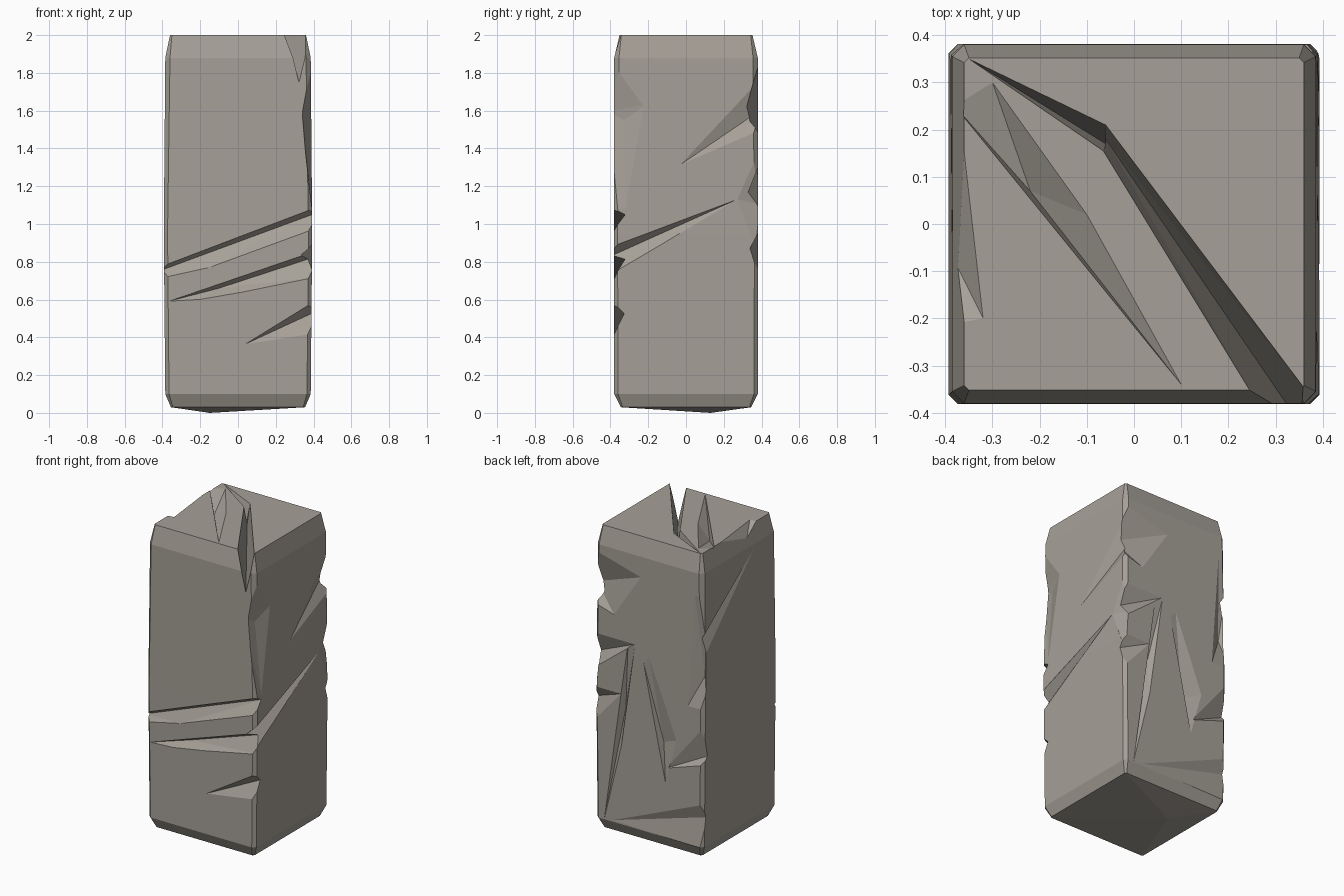
import bpy, bmesh
from mathutils import Vector

if "Cube" in bpy.data.objects:
    bpy.data.objects.remove(bpy.data.objects["Cube"])

stone = bpy.data.materials.new("warm grey stone")
stone.diffuse_color = (0.38, 0.35, 0.31, 1)
stone.use_nodes = True
stone.node_tree.nodes["Principled BSDF"].inputs["Base Color"].default_value = stone.diffuse_color


def hull(name, pts):
    """Convex solid wrapped around the given points."""
    bm = bmesh.new()
    for p in pts:
        bm.verts.new(p)
    res = bmesh.ops.convex_hull(bm, input=bm.verts)
    junk = [v for v in res["geom_interior"] + res["geom_unused"]
            if isinstance(v, bmesh.types.BMVert) and v.is_valid]
    bmesh.ops.delete(bm, geom=list(set(junk)), context='VERTS')
    bmesh.ops.recalc_face_normals(bm, faces=bm.faces)
    me = bpy.data.meshes.new(name)
    bm.to_mesh(me)
    bm.free()
    ob = bpy.data.objects.new(name, me)
    bpy.context.collection.objects.link(ob)
    return ob


# Block: stacked rings with clipped corners, tapered at both ends
pts = [(-0.15, 0.13, 0.0)]
for z, hx, hy, c in ((0.03, 0.355, 0.345, 0.01), (0.10, 0.385, 0.38, 0.02),
                     (0.95, 0.393, 0.382, 0.02), (1.88, 0.385, 0.38, 0.025),
                     (2.00, 0.36, 0.352, 0.01)):
    for sx in (-1, 1):
        for sy in (-1, 1):
            pts += [(sx * (hx - c), sy * hy, z), (sx * hx, sy * (hy - c), z)]
pillar = hull("rock_pillar", pts)
pillar.data.materials.append(stone)

# Side name -> position from (u, v, depth below the surface)
SIDES = {
    "front": lambda u, v, d: (u, -0.382 + d, v),
    "back": lambda u, v, d: (u, 0.382 - d, v),
    "right": lambda u, v, d: (0.392 - d, u, v),
    "left": lambda u, v, d: (-0.392 + d, u, v),
    "top": lambda u, v, d: (u, v, 2.0 - d),
}


def gouge(side, mouth, deep):
    """Cut a crack: outline on the surface, narrowing to the deep points."""
    at = SIDES[side]
    p = [at(u, v, 0.0) for u, v in mouth] + [at(u, v, -0.1) for u, v in mouth]
    p += [at(*q) for q in deep]
    cutter = hull("cutter", p)
    cutter.hide_render = True
    mod = pillar.modifiers.new("cut", 'BOOLEAN')
    mod.operation, mod.solver, mod.object = 'DIFFERENCE', 'EXACT', cutter
    dg = bpy.context.evaluated_depsgraph_get()
    dg.update()
    me = bpy.data.meshes.new_from_object(pillar.evaluated_get(dg))
    pillar.modifiers.clear()
    pillar.data = me
    bpy.data.objects.remove(cutter)


# Front: slanting ledges
gouge("front", [(-.42, .77), (-.15, .77), (.42, 1.09), (.42, .98), (-.42, .71)],
      [(.42, 1.06, .06), (-.42, .75, .03)])
gouge("front", [(-.37, .59), (.42, .86), (.42, .72), (.03, .64), (-.2, .6)],
      [(.42, .83, .06), (-.1, .66, .045)])
gouge("front", [(.03, .36), (.42, .60), (.42, .42)], [(.42, .54, .06)])

# Right: long crack and chipped edges
gouge("right", [(-.42, .87), (.27, 1.13), (-.42, .72)], [(-.42, .82, .06)])
gouge("right", [(-.42, 1.93), (-.33, 1.78), (-.21, 1.63), (-.32, 1.08), (-.42, 1.07)],
      [(-.42, 1.6, .06), (-.33, 1.55, .04)])
gouge("right", [(-.05, 1.3), (.42, 1.82), (.42, 1.5)], [(.42, 1.62, .05)])
gouge("right", [(.27, 1.13), (.42, 1.5), (.42, .75)], [(.42, 1.1, .04)])

# Back: creases and chips
gouge("back", [(.42, 1.85), (.05, 1.75), (.25, 1.45), (.42, 1.5)], [(.42, 1.6, .07)])
gouge("back", [(.42, 1.3), (.1, 1.3), (.42, 1.05)], [(.42, 1.15, .06)])
gouge("back", [(.42, .95), (.2, .95), (.42, .7)], [(.42, .86, .05)])
gouge("back", [(.1, 1.3), (.15, 1.3), (.33, .06), (.2, .6)], [(.19, .85, .035)])
gouge("back", [(0, 1.25), (.04, 1.2), (-.12, .45), (-.2, .75)], [(-.08, .7, .04)])
gouge("back", [(-.42, 1.75), (-.33, 1.75), (-.28, 1.0), (-.42, 1.0)], [(-.37, 1.2, .05)])
gouge("back", [(-.42, .92), (-.12, .55), (-.42, .65)], [(-.42, .7, .05)])
gouge("back", [(-.42, .4), (.3, .1), (-.42, .08)], [(-.42, .3, .035)])

# Left: sliver below the top corner
gouge("left", [(-.3, 1.97), (.42, 1.28), (.42, 1.45)], [(.42, 1.4, .03)])

# Top: diagonal split and shallow hollows
gouge("top", [(-.35, .35), (-.06, .21), (-.065, .155)], [(-.06, .17, .12)])
gouge("top", [(-.065, .155), (-.06, .21), (.37, -.36), (.35, -.42), (.25, -.36)],
      [(-.06, .18, .12), (.35, -.42, .26)])
gouge("top", [(-.38, .25), (-.3, .3), (-.1, .02), (.1, -.34)], [(-.22, .07, .06)])
gouge("top", [(-.42, .25), (-.37, .24), (-.32, -.2), (-.42, -.22)], [(-.42, 0, .12)])

# Flat faces, resting on the ground and centred
for p in pillar.data.polygons:
    p.use_smooth = False
    p.material_index = 0
if not pillar.data.materials:
    pillar.data.materials.append(stone)
low = min(v.co.z for v in pillar.data.vertices)
for v in pillar.data.vertices:
    v.co -= Vector((0, 0, low))
